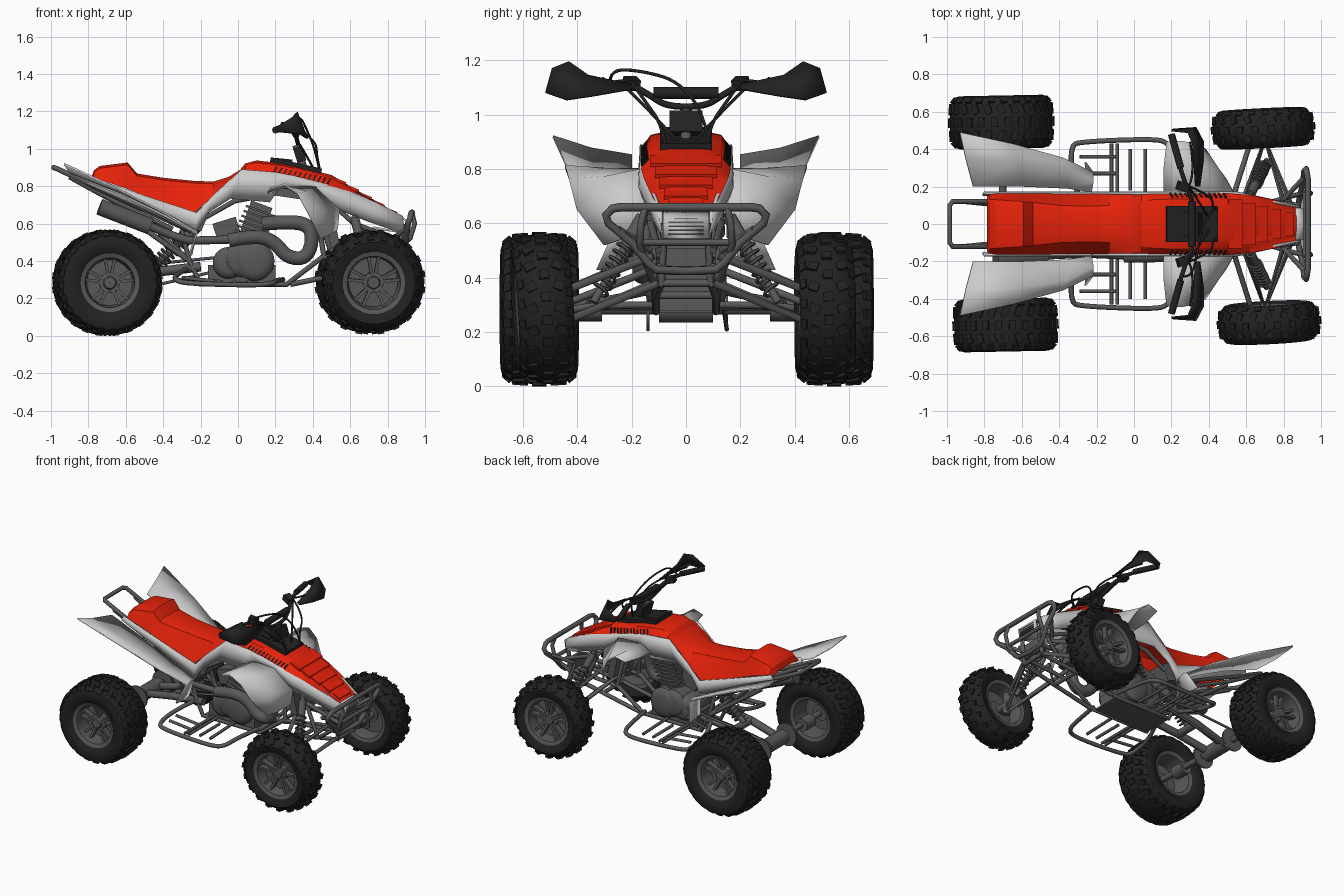
import bpy, bmesh, math
from mathutils import Matrix as M, Vector as V

def material(name, r, g, b):
    m = bpy.data.materials.new(name)
    m.diffuse_color = (r, g, b, 1)
    return m
RED = material("red_plastic", .8, .016, .003)
LIGHT = material("light_plastic", .55, .55, .55)
STEEL = material("dark_steel", .1, .1, .1)
BLACK = material("black_rubber", .016, .016, .016)

def add(name, me, mat, mirror=False, solid=0, angle=35):
    me.materials.clear()
    me.materials.append(mat)
    me.shade_smooth()
    me.set_sharp_from_angle(angle=math.radians(angle))
    ob = bpy.data.objects.new(name, me)
    bpy.context.collection.objects.link(ob)
    if solid:
        s = ob.modifiers.new("solid", 'SOLIDIFY')
        s.thickness, s.offset = solid, 0
    if mirror:
        m = ob.modifiers.new("mirror", 'MIRROR')
        m.use_axis = (False, True, False)
    return ob

def finish(name, bm, mat, **kw):
    bmesh.ops.recalc_face_normals(bm, faces=bm.faces)
    me = bpy.data.meshes.new(name)
    bm.to_mesh(me)
    bm.free()
    return add(name, me, mat, **kw)

def grid(name, rows, mat, **kw):
    # surface skinned through rows of points
    bm = bmesh.new()
    vs = [[bm.verts.new(p) for p in r] for r in rows]
    for a, b in zip(vs, vs[1:]):
        for i in range(len(a) - 1):
            bm.faces.new((a[i], a[i + 1], b[i + 1], b[i]))
    return finish(name, bm, mat, **kw)

def tubes(name, paths, r, mat=STEEL, mirror=True, soft=False, res=2):
    cu = bpy.data.curves.new(name, 'CURVE')
    cu.dimensions, cu.bevel_depth, cu.bevel_resolution = '3D', r, res
    cu.use_fill_caps, cu.resolution_u = True, 5
    for p in paths:
        s = cu.splines.new('NURBS' if soft else 'POLY')
        s.points.add(len(p) - 1)
        for q, c in zip(s.points, p):
            q.co = (*c, 1)
        if soft:
            s.order_u, s.use_endpoint_u = 3, True
    tmp = bpy.data.objects.new("tmp", cu)
    bpy.context.collection.objects.link(tmp)
    bpy.context.view_layer.update()
    me = bpy.data.meshes.new_from_object(tmp.evaluated_get(bpy.context.evaluated_depsgraph_get()))
    bpy.data.objects.remove(tmp)
    return add(name, me, mat, mirror=mirror, angle=50)

def box(bm, loc, size, rot=(0, 0, 0), pre=None):
    m = M.Translation(loc) @ M.Rotation(rot[2], 4, 'Z') @ M.Rotation(rot[1], 4, 'Y') @ M.Rotation(rot[0], 4, 'X')
    bmesh.ops.create_cube(bm, size=1, matrix=(pre or M()) @ m @ M.Diagonal((*size, 1)))

def lathe(bm, prof, n, loc=(0, 0, 0)):
    # profile of (radius, y) spun about the y axis
    rings = [[bm.verts.new(V(loc) + V((r * math.cos(k * math.tau / n), y, r * math.sin(k * math.tau / n))))
              for k in range(n)] for r, y in prof]
    for a, b in zip(rings, rings[1:]):
        for k in range(n):
            bm.faces.new((a[k], a[(k + 1) % n], b[(k + 1) % n], b[k]))

def wheel(name, R, w, rim, n, crown, places):
    # tyre carcass and tread blocks; crown is how far the tread drops at the shoulder
    half = [(rim, .78), (rim + .03, .95), (R * .78, 1), (R * .97 - crown * 1.7, .93), (R * .97 - crown, .74),
            (R * .97 - crown * .25, .38), (R * .97, 0)]
    bm = bmesh.new()
    lathe(bm, [(r, y * w) for r, y in half] + [(r, -y * w) for r, y in half[-2::-1]], 48)
    for k in range(n):
        for j, y in enumerate((-.5, 0, .5)):
            pre = M.Rotation((k + .5 * (j % 2)) * math.tau / n, 4, 'Y')
            box(bm, (0, y * w, R * .978 - crown * .4 * abs(y) * 2), (R * .12, w * .36, R * .042),
                (-y * crown * 10, 0, .35 * (j - 1)), pre)
        for s in (-1, 1):
            pre = M.Rotation((k + .25 * s) * math.tau / n, 4, 'Y')
            box(bm, (0, s * .84 * w, R * .962 - crown * 1.3), (R * .12, w * .24, R * .045), (-s * .7, 0, 0), pre)
    tyre = finish(name + "_tyre", bm, BLACK)
    # rim barrel, spokes and hub
    bm = bmesh.new()
    lathe(bm, [(rim + .01, -.85 * w), (rim - .012, -.8 * w), (rim - .025, 0), (rim - .012, .8 * w),
               (rim + .012, .87 * w), (rim + .012, .8 * w)], 36)
    lathe(bm, [(.001, .6 * w), (.03, .6 * w), (.036, .5 * w), (.055, .45 * w), (.055, 0), (.001, 0)], 20)
    lathe(bm, [(.001, .1 * w), (rim - .02, .1 * w)], 36)
    for k in range(5):
        for s in (-.2, .2):
            box(bm, (0, .4 * w, rim * .58), (.016, .035, rim * .72), (-.1, 0, 0),
                M.Rotation(k * math.tau / 5 + s, 4, 'Y'))
    hub = finish(name + "_rim", bm, STEEL)
    for i, (loc, rx, rz) in enumerate(places):
        for ob in (tyre, hub):
            o = ob if i == 0 else ob.copy()
            if i:
                bpy.context.collection.objects.link(o)
            o.location, o.rotation_euler = loc, (rx, 0, rz)

wheel("rear_wheel", .285, .142, .145, 24, .014,
      [((-.71, .545, .284), 0, .02), ((-.687, -.54, .284), 0, math.pi + .02)])
wheel("front_wheel", .281, .103, .155, 20, .026,
      [((.69, .512, .288), .02, .05), ((.722, -.527, .288), -.06, math.pi + .05)])

# seat and hood: half sections mirrored
def shell(name, rows, mat):
    grid(name, [[(x, 0, zc), (x, wt * .6, zc), (x, wt, zc - .012), (x, wb, zb)] for x, zc, wt, wb, zb in rows],
         mat, mirror=True, angle=28)
shell("seat", [(-.785, .845, .13, .15, .835), (-.77, .885, .13, .158, .84), (-.74, .908, .13, .162, .835), (-.59, .927, .12, .162, .785),
               (-.54, .868, .115, .162, .765), (-.4, .845, .1, .162, .715), (-.23, .828, .095, .162, .66),
               (-.13, .825, .1, .16, .75), (-.05, .85, .11, .158, .83), (.035, .902, .125, .155, .882)], RED)
shell("hood", [(.015, .895, .11, .155, .878), (.04, .922, .12, .158, .885), (.1, .938, .13, .16, .885), (.25, .92, .135, .165, .86),
               (.5, .86, .125, .165, .80), (.62, .788, .115, .155, .765), (.75, .714, .095, .13, .71),
               (.87, .642, .065, .09, .637)], RED)
bm = bmesh.new()
for i in range(5):
    x = .54 + .068 * i
    box(bm, (x, 0, .853 - .585 * (x - .5)), (.082, .26 - .033 * i, .014), (0, math.radians(22), 0))
finish("hood_louvres", bm, RED)
bm = bmesh.new()
for i in range(12):
    x = .2 + .026 * i
    box(bm, (x, .151, .888 - .22 * (x - .2)), (.008, .012, .036), (.6, .5, 0))
finish("hood_side_vents", bm, BLACK, mirror=True)
bm = bmesh.new()
box(bm, (.31, 0, .912), (.28, .19, .026), (0, .22, 0))
box(bm, (.24, 0, .935), (.1, .13, .025), (0, .1, 0))
finish("dash_panel", bm, BLACK)

# light side panels, given as (top x, z, bottom x, z)
side = [(-.79, .85, -.81, .815), (-.5, .75, -.5, .675), (-.22, .658, -.23, .545), (-.13, .755, -.16, .66),
        (.02, .89, -.04, .735), (.2, .875, .17, .715), (.3, .855, .22, .79), (.42, .825, .36, .785),
        (.6, .77, .5, .69), (.75, .708, .7, .61), (.88, .64, .89, .545)]
def sy(x):
    return .164 - max(0, x - .5) * .19
grid("side_panel", [[(a, sy(a), b), ((a + c) / 2, sy(c) + .004, (b + d) / 2), (c, sy(c) - .01, d)]
                    for a, b, c, d in side], LIGHT, mirror=True, solid=.012)
grid("nose_panel", [[(.865, y, .64), (.9, y, .615), (.89, y, .55), (.72, y, .58)] for y in (-.085, 0, .085)],
     LIGHT, solid=.012)
bm = bmesh.new()
for i in range(4):
    box(bm, (.9, 0, .56 + .015 * i), (.012, .13, .006))
finish("nose_grille", bm, STEEL)

# fenders
grid("rear_fender", [[(-.86, .2, .85), (-.9, .35, .875), (-.93, .49, .92)],
                     [(-.6, .2, .745), (-.62, .34, .765), (-.65, .43, .79)],
                     [(-.36, .19, .625), (-.36, .3, .64), (-.38, .355, .65)],
                     [(-.23, .17, .55), (-.22, .23, .56), (-.22, .275, .55)],
                     [(-.25, .2, .44), (-.25, .25, .43), (-.26, .33, .43)]], LIGHT, mirror=True, solid=.01, angle=50)
grid("front_fender", [[(.16, .15, .76), (.16, .3, .77), (.175, .44, .79)],
                      [(.24, .15, .80), (.25, .3, .80), (.25, .445, .81)],
                      [(.42, .15, .80), (.37, .3, .77), (.32, .43, .76)],
                      [(.54, .15, .68), (.46, .28, .66), (.38, .40, .65)],
                      [(.53, .16, .57), (.49, .24, .54), (.44, .30, .52)]], LIGHT, mirror=True, solid=.01, angle=50)

# engine, radiator and hidden inner bodies
bm = bmesh.new()
for x, z, r, w in ((.09, .40, .105, .15), (-.05, .39, .085, .13), (.02, .41, .095, .14)):
    lathe(bm, [(.001, -w), (r * .6, -w), (r * .85, -w + .01), (r, -w + .03), (r, w - .03),
               (r * .85, w - .01), (r * .6, w), (.001, w)], 28, (x, 0, z))
box(bm, (.02, 0, .33), (.36, .2, .1))
for k in range(7):
    box(bm, (.05 + .012 * k, 0, .51 + .026 * k), (.17, .19, .012), (0, .35, 0))
box(bm, (.09, 0, .6), (.12, .15, .22), (0, .35, 0))
box(bm, (-.06, 0, .57), (.13, .1, .1), (0, -.3, 0))
finish("engine", bm, STEEL)
bm = bmesh.new()
box(bm, (-.33, 0, .68), (.34, .22, .12), (0, .4, 0))
box(bm, (.27, 0, .79), (.36, .26, .1), (0, .15, 0))
box(bm, (.5, 0, .58), (.05, .22, .22), (0, -.2, 0))
box(bm, (.02, 0, .275), (.44, .2, .01))
box(bm, (.85, 0, .46), (.02, .16, .1))
finish("airbox_tank_radiator_skid", bm, STEEL)

# exhaust
tubes("exhaust_chamber", [[(.14, -.08, .6), (.24, -.12, .61), (.38, -.15, .6), (.4, -.16, .5), (.36, -.16, .41), (.26, -.16, .42),
                           (.2, -.16, .5), (.1, -.17, .54), (-.05, -.17, .51)]], .038, mirror=False, soft=True, res=4)
tubes("exhaust_pipe", [[(-.03, -.17, .515), (-.2, -.16, .51), (-.3, -.16, .51), (-.5, -.17, .6)]], .022, mirror=False, soft=True)
tubes("silencer", [[(-.47, -.17, .585), (-.74, -.19, .69)]], .045, mirror=False, res=5)

# main frame, foot bars and grab bar
tubes("frame", [[(-.42, .1, .55), (-.26, .11, .4), (-.2, .11, .275), (.26, .11, .275), (.45, .12, .42), (.88, .1, .44)],
                [(.28, .11, .275), (.55, .11, .33), (.86, .09, .38)], [(.58, .11, .335), (.58, 0, .335)],
                [(-.26, .11, .4), (-.3, .1, .56), (-.02, .1, .72), (.4, .07, .8), (.62, .12, .6), (.72, .12, .36)],
                [(.4, .07, .8), (.46, .12, .42)], [(.85, .09, .38), (.88, .08, .6)], [(.85, .09, .38), (.85, 0, .38)],
                [(-.26, .11, .4), (-.68, .12, .7)], [(.62, .13, .6), (.88, .1, .5)]], .014)
tubes("grab_bar", [[(-.25, .13, .56), (-.75, .12, .79), (-.97, .12, .895), (-.985, .1, .9), (-.985, 0, .9)],
                   [(-.35, .1, .57), (-.7, .1, .74), (-.9, .12, .85)]], .014)
tubes("foot_bar", [[(-.27, .1, .36), (-.33, .22, .33), (-.34, .42, .3), (-.28, .44, .28), (.08, .455, .27),
                    (.19, .44, .28), (.21, .32, .3), (.24, .12, .3)]], .014, soft=True)
tubes("foot_pegs", [[(-.12, .1, .29), (-.12, .43, .29)], [(-.09, .1, .29), (-.09, .43, .29)],
                    [(-.3, .27, .31), (-.1, .27, .29)], [(-.02, .18, .29), (-.02, .4, .29)],
                    [(.06, .12, .3), (.06, .4, .29)], [(-.29, .36, .31), (-.1, .36, .29)]], .01)

# front bumper
tubes("bumper_loop", [[(.93, 0, .66), (.93, .24, .66), (.925, .27, .655), (.92, .295, .63), (.91, .285, .6), (.9, .2, .53),
                       (.885, .14, .455), (.88, .11, .43), (.875, 0, .425)]], .016)
tubes("bumper_struts", [[(.93, .15, .66), (.945, .165, .6), (.92, .17, .52), (.74, .12, .38)],
                        [(.915, .17, .53), (.91, 0, .53)], [(.91, .25, .58), (.8, .13, .5)]], .013)

# suspension
tubes("front_arms", [[(.58, .12, .38), (.7, .46, .235), (.84, .1, .38)], [(.6, .13, .49), (.7, .44, .355), (.8, .12, .48)],
                     [(.5, .05, .46), (.62, .43, .31)]], .014)
tubes("front_hub", [[(.7, .45, .22), (.7, .44, .37)], [(.7, .42, .285), (.7, .52, .285)]], .026)
def shock(name, a, b, r, mirror):
    a, b = V(a), V(b)
    d = b - a
    q = d.to_track_quat('Z', 'Y')
    tubes(name + "_body", [[a, b]], r * .5, mirror=mirror)
    tubes(name + "_reservoir", [[a + d * .05, a + d * .4]], r * .8, mirror=mirror, res=3)
    coil = [a + d * (.3 + .6 * k / 70) + q @ V((r * math.cos(k * .72), r * math.sin(k * .72), 0)) for k in range(71)]
    tubes(name + "_spring", [coil], .007, mirror=mirror, res=1)
shock("front_shock", (.62, .15, .64), (.71, .34, .31), .031, True)
shock("rear_shock", (-.2, 0, .6), (-.46, 0, .36), .04, False)
tubes("swingarm", [[(-.2, .1, .37), (-.45, .09, .34), (-.68, .07, .29)], [(-.45, .09, .34), (-.45, 0, .34)]], .026)
tubes("rear_axle", [[(-.71, .53, .285), (-.687, -.53, .285)]], .02, mirror=False)
bm = bmesh.new()
for y, r, w in ((0, .05, .1), (.15, .08, .005), (-.14, .08, .005), (.36, .045, .05), (-.36, .045, .05)):
    lathe(bm, [(.001, -w), (r, -w), (r, w), (.001, w)], 24, (-.7, y, .285))
finish("axle_hub_and_discs", bm, STEEL)
tubes("chain", [[(-.7, .15, .36), (-.1, .13, .42)], [(-.7, .15, .21), (-.1, .13, .35)]], .008, mirror=False)

# steering
tubes("steering_column", [[(.31, 0, 1.02), (.5, 0, .46)]], .02, mirror=False)
tubes("handlebar", [[(.32, 0, 1.03), (.32, .07, 1.03), (.31, .13, 1.07), (.28, .2, 1.11), (.24, .32, 1.12), (.2, .48, 1.1)]],
      .012, BLACK, soft=True)
tubes("grips", [[(.25, .3, 1.12), (.2, .48, 1.1)]], .019, BLACK)
tubes("crossbar_pad", [[(.31, .12, 1.08), (.31, -.12, 1.08)]], .022, BLACK, mirror=False)
tubes("levers_and_cables", [[(.29, .2, 1.13), (.33, .26, 1.12), (.3, .44, 1.1)],
                            [(.3, .2, 1.12), (.42, .15, 1.05), (.42, .08, .95), (.46, .06, .8)],
                            [(.28, .22, 1.1), (.36, .1, .98), (.4, .03, .9)]], .006, BLACK, soft=True)
tubes("brake_hose", [[(.27, -.28, 1.12), (.31, -.28, 1.17), (.34, -.15, 1.16), (.36, -.02, 1.12), (.42, .08, .98), (.45, .1, .8)]],
      .006, BLACK, mirror=False, soft=True)
bm = bmesh.new()
box(bm, (.26, .2, 1.115), (.06, .05, .04), (0, .3, -.3))
box(bm, (.33, .03, .97), (.05, .06, .08), (0, -.3, 0))
finish("bar_clamps_and_switches", bm, BLACK, mirror=True)
grid("hand_guard", [[(.33, .2, 1.11), (.32, .36, 1.145), (.315, .43, 1.195), (.29, .49, 1.17), (.2, .5, 1.11)],
                    [(.35, .2, 1.095), (.37, .34, 1.07), (.37, .44, 1.055), (.33, .515, 1.08), (.21, .505, 1.09)]],
     BLACK, mirror=True, solid=.01)
